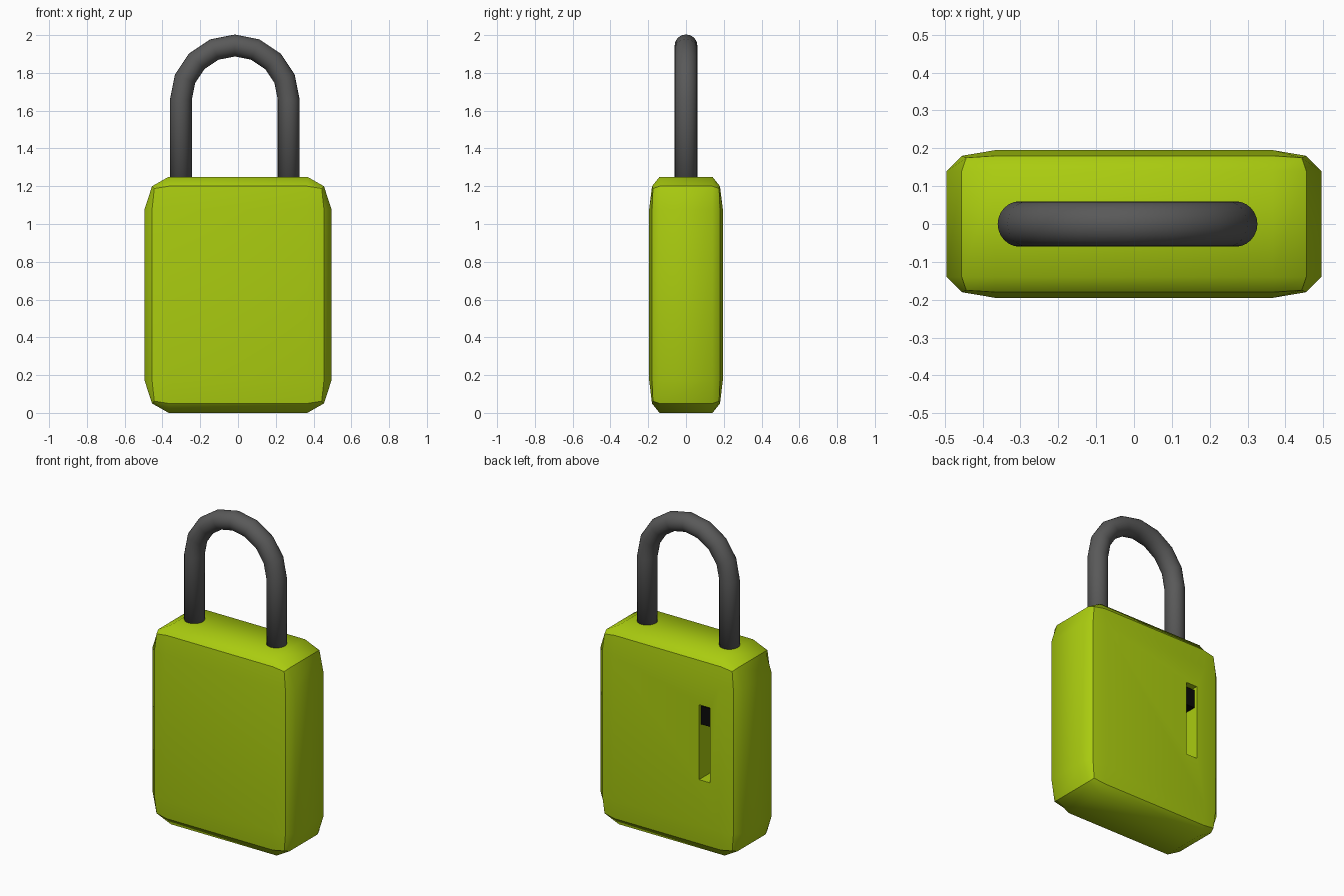
import bpy, bmesh, math
from itertools import product
from mathutils import Vector

if "Cube" in bpy.data.objects:
    bpy.data.objects.remove(bpy.data.objects["Cube"])


def material(name, rgb):
    m = bpy.data.materials.new(name)
    m.diffuse_color = (*rgb, 1)
    m.use_nodes = True
    m.node_tree.nodes["Principled BSDF"].inputs["Base Color"].default_value = m.diffuse_color
    return m


def finish(bm, name, mat=None, smooth=False):
    bmesh.ops.recalc_face_normals(bm, faces=bm.faces)
    for f in bm.faces:
        f.smooth = smooth
    me = bpy.data.meshes.new(name)
    bm.to_mesh(me)
    bm.free()
    ob = bpy.data.objects.new(name, me)
    bpy.context.collection.objects.link(ob)
    if mat:
        me.materials.append(mat)
    return ob


def box(name, lo, hi, mat=None):
    bm = bmesh.new()
    bmesh.ops.create_cube(bm, size=1)
    for v in bm.verts:
        v.co = Vector([(a + b) / 2 + c * (b - a) for a, b, c in zip(lo, hi, v.co)])
    return finish(bm, name, mat)


lime = material("lime", (0.40, 0.60, 0.005))
black = material("black", (0.003, 0.003, 0.003))
steel = material("dark_steel", (0.10, 0.10, 0.10))

# Body: a box of 3x3 panels per side, pillowed, creased along the box edges
outer = ((0.495, 0.455, 0.443), (0.195, 0.18, 0.175), (0.625, 0.575, 0.563))
inner = (0.367, 0.14, 0.453)
bm = bmesh.new()
verts, rank = {}, {}
for key in product(range(4), repeat=3):
    n = sum(k in (0, 3) for k in key)
    if n:
        co = [(1 if k > 1 else -1) * (outer[a][n - 1] if k in (0, 3) else inner[a])
              for a, k in enumerate(key)]
        verts[key] = bm.verts.new((co[0], co[1], co[2] + 0.625))
        rank[verts[key]] = n
for axis, end, i, j in product(range(3), (0, 3), range(3), range(3)):
    quad = []
    for u, w in ((i, j), (i + 1, j), (i + 1, j + 1), (i, j + 1)):
        key = [u, w]
        key.insert(axis, end)
        quad.append(verts[tuple(key)])
    bm.faces.new(quad)
for e in bm.edges:
    e.smooth = not all(rank[v] > 1 for v in e.verts)
body = finish(bm, "lock_body", lime, True)

# Slot in the back, with a dark recess at its upper end
cutter = box("slot_cutter", (-0.303, 0.06, 0.46), (-0.227, 0.30, 0.93), lime)
cutter.hide_render = True
cutter.hide_viewport = True
cut = body.modifiers.new("slot", "BOOLEAN")
cut.operation = "DIFFERENCE"
cut.object = cutter
box("slot_recess", (-0.302, 0.05, 0.80), (-0.228, 0.175, 0.915), black)

# Shackle: round bar swept along two legs and an eight-segment arch
cx, spring, reach, rad, sides = -0.017, 1.66, 0.285, 0.058, 24
path = [(cx - reach, 1.1, math.pi)]
path += [(cx + reach * math.cos(t), spring + reach * math.sin(t), t)
         for t in (math.pi * (1 - i / 8) for i in range(9))]
path.append((cx + reach, 1.1, 0))
bm = bmesh.new()
rings = []
for x, z, t in path:
    rings.append([bm.verts.new((x + rad * math.cos(a) * math.cos(t), 0.06 * math.sin(a),
                                z + rad * math.cos(a) * math.sin(t)))
                  for a in (2 * math.pi * s / sides for s in range(sides))])
for r0, r1 in zip(rings, rings[1:]):
    for s in range(sides):
        n = (s + 1) % sides
        bm.faces.new((r0[s], r0[n], r1[n], r1[s]))
bm.faces.new(rings[0])
bm.faces.new(rings[-1])
finish(bm, "shackle", steel, True)
